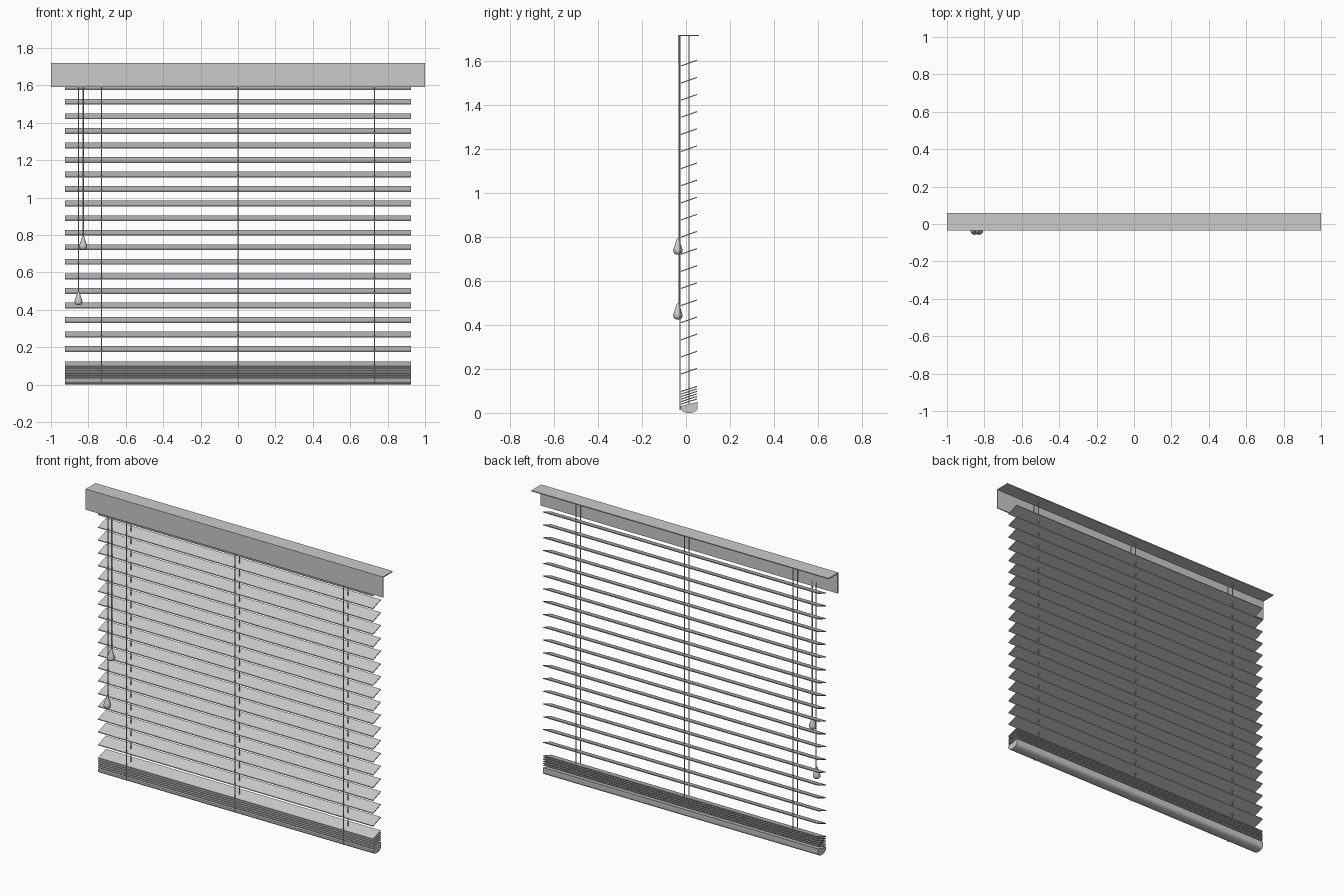
import bpy, bmesh, math
from mathutils import Vector

if "Cube" in bpy.data.objects:
    bpy.data.objects.remove(bpy.data.objects["Cube"], do_unlink=True)


def make_material(name, value):
    mat = bpy.data.materials.new(name)
    mat.use_nodes = True
    colour = (value, value, value, 1)
    mat.diffuse_color = colour
    mat.node_tree.nodes["Principled BSDF"].inputs["Base Color"].default_value = colour
    return mat


grey = make_material("light grey", 0.6)


def finish(name, bm, smooth=False):
    bmesh.ops.recalc_face_normals(bm, faces=bm.faces)
    mesh = bpy.data.meshes.new(name)
    bm.to_mesh(mesh)
    bm.free()
    obj = bpy.data.objects.new(name, mesh)
    bpy.context.collection.objects.link(obj)
    mesh.materials.append(grey)
    if smooth:
        bpy.ops.object.select_all(action="DESELECT")
        obj.select_set(True)
        bpy.context.view_layer.objects.active = obj
        bpy.ops.object.shade_smooth_by_angle(angle=math.radians(35))
    return obj


def extrude_x(name, profile, half, smooth=False):
    """Sweep a (y, z) outline along x between -half and +half."""
    bm = bmesh.new()
    face = bm.faces.new([bm.verts.new((-half, y, z)) for y, z in profile])
    ext = bmesh.ops.extrude_face_region(bm, geom=[face], use_keep_orig=True)
    moved = [v for v in ext["geom"] if isinstance(v, bmesh.types.BMVert)]
    bmesh.ops.translate(bm, verts=moved, vec=Vector((2 * half, 0, 0)))
    return finish(name, bm, smooth)


def lathe(name, x, y, profile, sides):
    """Spin a (radius, z) outline around a vertical axis."""
    bm = bmesh.new()
    rings = []
    for r, z in profile:
        rings.append([bm.verts.new((x + r * math.cos(math.tau * i / sides),
                                    y + r * math.sin(math.tau * i / sides), z))
                      for i in range(sides)])
    for a, b in zip(rings, rings[1:]):
        for i in range(sides):
            j = (i + 1) % sides
            bm.faces.new((a[i], a[j], b[j], b[i]))
    bm.faces.new(rings[0])
    bm.faces.new(rings[-1])
    return finish(name, bm, True)


# Header: L-shaped valance with a front board and a top board
TOP, T = 1.718, 0.006
FRONT, BACK = -0.036, 0.058
extrude_x("header_valance", [(FRONT, 1.592), (FRONT, TOP), (BACK, TOP), (BACK, TOP - T),
                             (FRONT + T, TOP - T), (FRONT + T, 1.592)], 1.0)

# Slats: tilted boards, raised at the back
SLAT_HALF, Y0, Y1, THICK = 0.925, -0.023, 0.051, 0.005


def slat(name, top, rise=0.026):
    extrude_x(name, [(Y0, top - rise - THICK), (Y1, top - THICK),
                     (Y1, top), (Y0, top - rise)], SLAT_HALF)


for i in range(19):
    slat(f"slat_{i + 1}", 0.205 + i * 0.0778)

# Gathered slats resting above the bottom rail
for i in range(6):
    slat(f"stacked_slat_{i + 1}", 0.066 + i * 0.0115, 0.024)

# Bottom rail with a rounded underside
mid, half_depth = (Y0 + Y1) / 2, (Y1 - Y0) / 2 + 0.002
arc = [(mid - half_depth * math.cos(math.pi * i / 12),
        0.022 - 0.022 * math.sin(math.pi * i / 12)) for i in range(13)]
extrude_x("bottom_rail", arc + [(mid + half_depth, 0.05), (mid - half_depth, 0.03)],
          SLAT_HALF, True)

# Ladder cords: one in front of the slats, one through them
for side, x in (("right", -0.73), ("middle", 0), ("left", 0.73)):
    for place, y in (("front", -0.027), ("inner", 0.014)):
        lathe(f"{side}_{place}_cord", x, y, [(0.003, 0.012), (0.003, TOP - T)], 8)

# Pull cords with teardrop weights
DROP = [(0.008, 0), (0.016, 0.004), (0.021, 0.013), (0.021, 0.022),
        (0.016, 0.038), (0.010, 0.055), (0.006, 0.068), (0.003, 0.072)]
for name, x, low in (("long", -0.853, 0.425), ("short", -0.828, 0.72)):
    lathe(f"{name}_pull_cord", x, -0.031, [(0.0035, low + 0.06), (0.0035, 1.62)], 8)
    lathe(f"{name}_pull_weight", x, -0.037, [(r, low + z) for r, z in DROP], 16)
